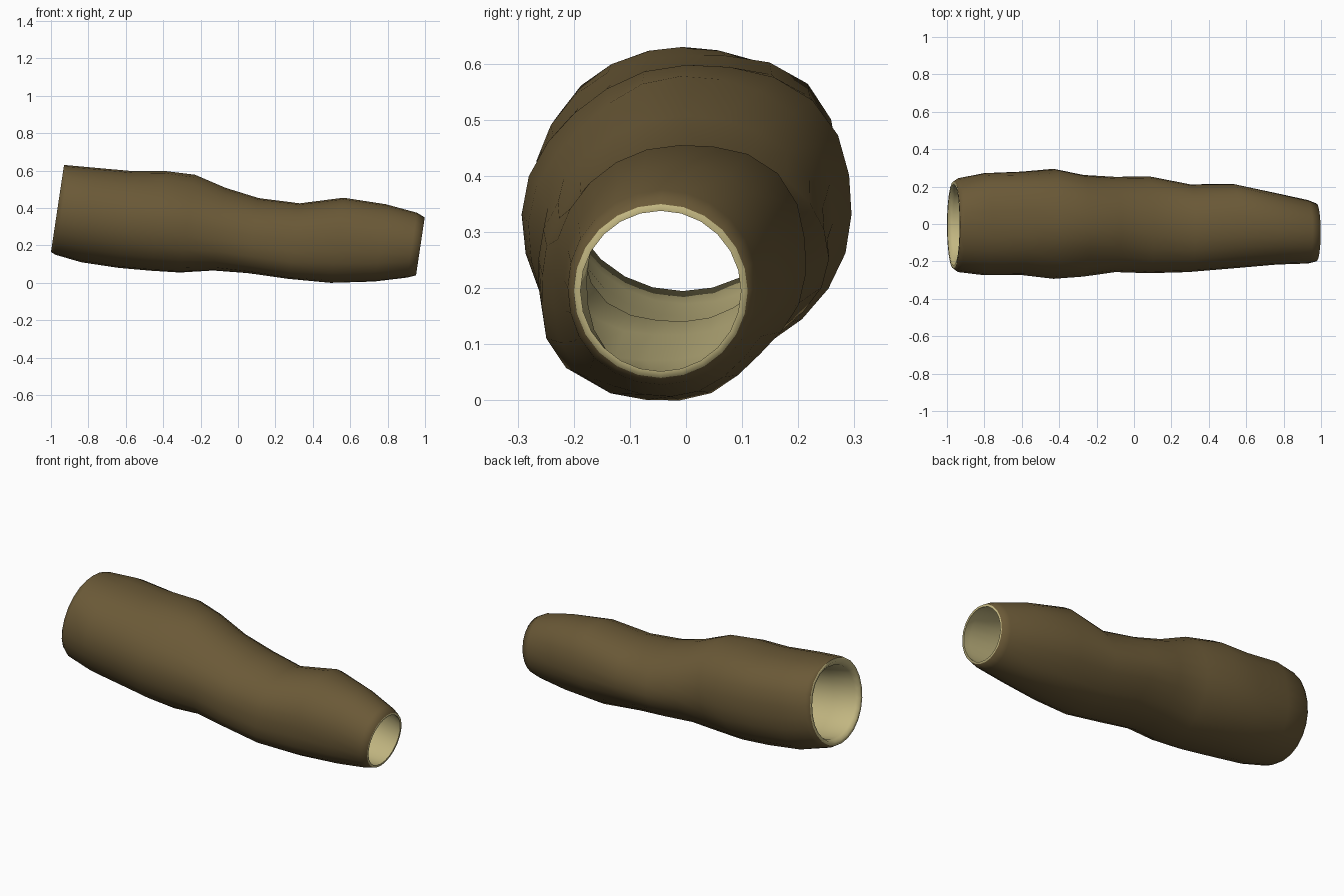
import bpy, bmesh, math

if "Cube" in bpy.data.objects:
    bpy.data.objects.remove(bpy.data.objects["Cube"])

SIDES = 24
TILT = 0.15  # every ring leans with the log's sloping axis

# Ring stations: x, top z, bottom z, min y, max y,
# then corner fullness: upper back, upper front, lower front, lower back
STATIONS = [
    (-.965, .630, .165, -.240, .228, 1.04, 1.02, 1.00, 1.00),
    (-.940, .628, .150, -.257, .245, 1.06, 1.02, 1.00, 1.01),
    (-.800, .615, .110, -.274, .272, 1.13, 1.02, 1.00, 1.03),
    (-.600, .597, .080, -.273, .280, 1.11, 1.00, 1.02, 1.01),
    (-.430, .598, .065, -.293, .295, 1.08, .96, 1.04, .99),
    (-.270, .578, .055, -.281, .262, 1.05, .92, 1.06, .97),
    (-.100, .508, .066, -.257, .252, 1.01, .97, 1.09, .95),
    (.080, .453, .052, -.263, .255, 1.00, 1.00, 1.13, .93),
    (.300, .425, .022, -.256, .212, 1.02, 1.01, 1.16, .92),
    (.530, .455, .000, -.237, .214, 1.10, 1.00, 1.12, .90),
    (.760, .420, .007, -.217, .165, 1.06, 1.00, 1.07, .95),
    (.930, .375, .028, -.211, .128, 1.00, 1.00, 1.02, .99),
    (.975, .350, .040, -.200, .110, 1.00, 1.00, 1.00, 1.00),
]
# Wall thickness at each station: thin rims, thicker in the middle
WALL = [.018, .045, .062, .068, .070, .072, .075, .065, .050, .050, .040, .020, .012]


def material(name, color):
    m = bpy.data.materials.new(name)
    m.diffuse_color = (*color, 1)
    m.use_nodes = True
    m.node_tree.nodes["Principled BSDF"].inputs["Base Color"].default_value = m.diffuse_color
    return m


def ring(bm, station, inset):
    x, top, bottom, y0, y1, *corners = station
    cy, cz = (y0 + y1) / 2, (top + bottom) / 2
    ry, rz = (y1 - y0) / 2 - inset, (top - bottom) / 2 - inset
    verts = []
    for i in range(SIDES):
        a = 2 * math.pi * i / SIDES
        full = corners[i * 4 // SIDES]
        f = 1 + (full - 1) * math.sin(2 * a) ** 2
        dz = rz * f * math.sin(a)
        verts.append(bm.verts.new((x + TILT * dz, cy + ry * f * math.cos(a), cz + dz)))
    return verts


bm = bmesh.new()
n = len(STATIONS)
outer = [ring(bm, s, 0) for s in STATIONS]
inner = [ring(bm, s, w) for s, w in zip(STATIONS, WALL)]

# Bark outside, then the rim and the hollow inside, as one closed loop of rings
loop = outer + inner[::-1]
for k, a in enumerate(loop):
    b = loop[(k + 1) % len(loop)]
    for i in range(SIDES):
        j = (i + 1) % SIDES
        face = bm.faces.new((a[i], a[j], b[j], b[i]))
        face.material_index = 0 if k < n - 1 else 1
bmesh.ops.recalc_face_normals(bm, faces=bm.faces)

mesh = bpy.data.meshes.new("hollow_log")
bm.to_mesh(mesh)
bm.free()
mesh.materials.append(material("bark brown", (.145, .10, .038)))
mesh.materials.append(material("pale wood", (.54, .47, .22)))
log = bpy.data.objects.new("hollow_log", mesh)
bpy.context.collection.objects.link(log)

# Smooth, worn bark and rims
bpy.context.view_layer.objects.active = log
log.select_set(True)
bpy.ops.object.shade_smooth_by_angle(angle=math.radians(80))
